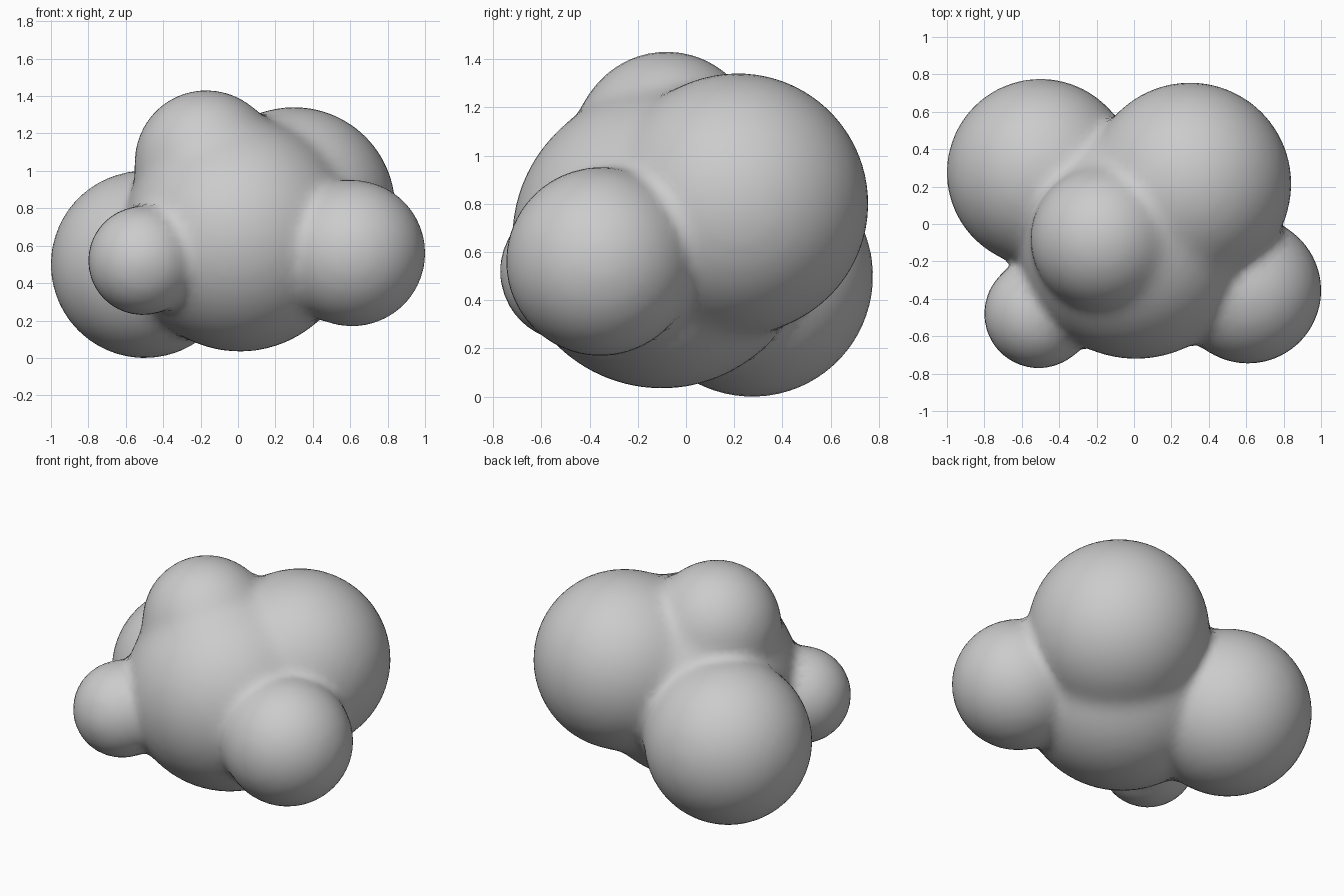
import bpy, bmesh, math
from mathutils import Vector, Matrix

if "Cube" in bpy.data.objects:
    bpy.data.objects.remove(bpy.data.objects["Cube"])

# Lobes of the cloud: centre and radius
LOBES = [
    (Vector((0.01, -0.10, 0.655)), 0.62),    # main body
    (Vector((-0.50, 0.275, 0.50)), 0.50),    # back left
    (Vector((0.30, 0.215, 0.80)), 0.54),     # back right
    (Vector((0.61, -0.355, 0.56)), 0.39),    # front right
    (Vector((-0.51, -0.48, 0.52)), 0.29),    # front left
    (Vector((-0.17, -0.08, 1.05)), 0.38),    # crown
]
BLEND = 0.025


def distance(p):
    """Smoothly blended distance to all lobes."""
    d = [(p - c).length - r for c, r in LOBES]
    low = min(d)
    return low - BLEND * math.log(sum(math.exp((low - v) / BLEND) for v in d))


def gradient(p, e=0.001):
    axes = (Vector((e, 0, 0)), Vector((0, e, 0)), Vector((0, 0, e)))
    return Vector([(distance(p + a) - distance(p - a)) / (2 * e) for a in axes])


# Overlapping spheres
bm = bmesh.new()
for c, r in LOBES:
    bmesh.ops.create_icosphere(bm, subdivisions=4, radius=r, matrix=Matrix.Translation(c))
mesh = bpy.data.meshes.new("cloud")
bm.to_mesh(mesh)
bm.free()
cloud = bpy.data.objects.new("cloud", mesh)
bpy.context.collection.objects.link(cloud)
bpy.context.view_layer.objects.active = cloud
cloud.select_set(True)

# Fuse into one skin and relax it
remesh = cloud.modifiers.new("fuse", 'REMESH')
remesh.mode = 'VOXEL'
remesh.voxel_size = 0.045
bpy.ops.object.modifier_apply(modifier="fuse")
relax = cloud.modifiers.new("relax", 'SMOOTH')
relax.iterations = 4
bpy.ops.object.modifier_apply(modifier="relax")

# Pull the skin onto the blended surface so the creases get soft fillets
for v in cloud.data.vertices:
    p = v.co.copy()
    for _ in range(4):
        g = gradient(p)
        p -= g * (distance(p) / max(g.length_squared, 0.3))
    v.co = p
bpy.ops.object.shade_smooth()
